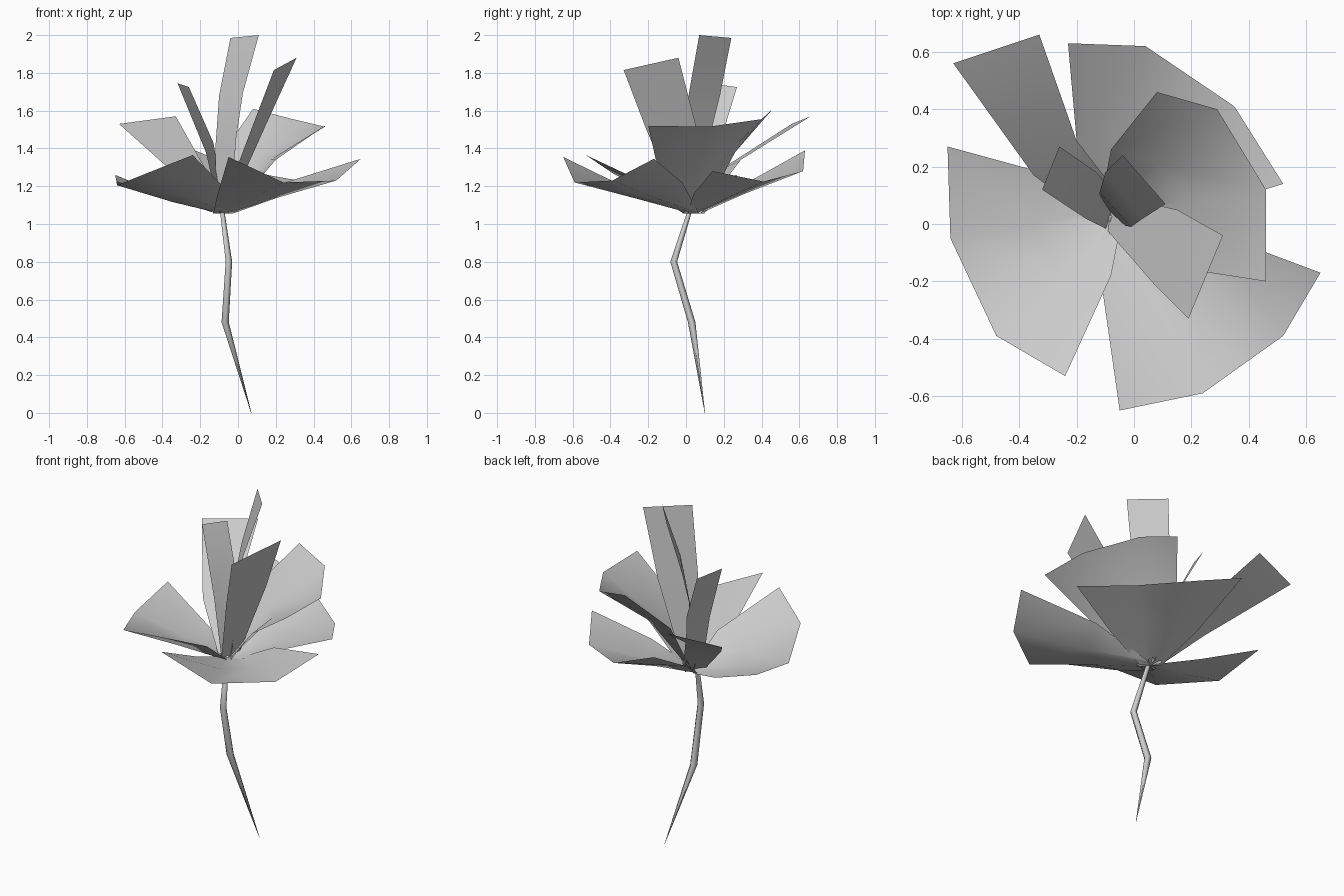
import bpy
import bmesh
import math
from mathutils import Vector

old = bpy.data.objects.get("Cube")
if old:
    bpy.data.objects.remove(old, do_unlink=True)

# Single plain material
GREY = (0.6, 0.6, 0.6, 1)
material = bpy.data.materials.new("light_grey")
material.use_nodes = True
material.diffuse_color = GREY
material.node_tree.nodes["Principled BSDF"].inputs["Base Color"].default_value = GREY

HEART = Vector((-0.08, 0.04, 1.055))  # where all petals meet the stem
FOOT = 0.06                           # half the width of a petal's foot


def add_object(name, bm, smooth_angle):
    mesh = bpy.data.meshes.new(name)
    bm.to_mesh(mesh)
    bm.free()
    mesh.materials.append(material)
    obj = bpy.data.objects.new(name, mesh)
    bpy.context.collection.objects.link(obj)
    bpy.ops.object.select_all(action="DESELECT")
    obj.select_set(True)
    bpy.context.view_layer.objects.active = obj
    bpy.ops.object.shade_smooth_by_angle(angle=math.radians(smooth_angle))
    return obj


def skin_rows(bm, rows, closed=False):
    """Join neighbouring rows of points with quads."""
    rings = [[bm.verts.new(point) for point in row] for row in rows]
    for low, high in zip(rings, rings[1:]):
        count = len(low)
        for i in range(count if closed else count - 1):
            j = (i + 1) % count
            bm.faces.new((low[i], low[j], high[j], high[i]))
    return rings


def petal(name, tip, *edges, lift=0):
    """Thin cupped sheet: tip row, then left and right edge points going down.
    A positive lift makes the middle steep below and flaring above."""
    tip = [Vector(p) for p in tip]
    rows = [tip]
    for left, right in edges:
        middle = [HEART.lerp(p, 0.47) + Vector((0, 0, lift)) for p in tip[1:-1]]
        rows.append([Vector(left)] + middle + [Vector(right)])
    # Narrow foot of the petal, laid across the heart of the flower
    side = rows[-1][-1] - rows[-1][0]
    side.z = 0
    side.normalize()
    last = len(tip) - 1
    rows.append([HEART + side * FOOT * (2 * i / last - 1) for i in range(last + 1)])
    bm = bmesh.new()
    skin_rows(bm, rows[::-1])
    add_object(name, bm, 60)


# Broad outer petals
petal("left_broad_petal",
      [(-.24, -.53, 1.365), (-.48, -.39, 1.27), (-.64, -.05, 1.205), (-.65, .27, 1.26)],
      [(-.08, -.18, 1.2), (-.32, .18, 1.12)], lift=-.01)
petal("back_broad_petal",
      [(-.23, .63, 1.39), (.04, .62, 1.28), (.35, .41, 1.225), (.52, .14, 1.28)],
      [(-.2, .29, 1.2), (.2, .04, 1.16)])
petal("front_broad_petal",
      [(.65, -.17, 1.345), (.52, -.39, 1.23), (.24, -.59, 1.22), (-.05, -.65, 1.355)],
      [(.25, -.02, 1.22), (-.11, -.23, 1.15)])
petal("upper_broad_petal",
      [(.08, .46, 1.61), (.29, .4, 1.555), (.46, .12, 1.515), (.46, -.2, 1.52)],
      [(-.08, .26, 1.38), (.2, -.16, 1.34)], lift=.07)

# Narrow petals
petal("slanted_narrow_petal",
      [(-.63, .56, 1.53), (-.33, .66, 1.57)],
      [(-.35, .17, 1.28), (-.2, .29, 1.34)])
petal("front_narrow_petal",
      [(.31, -.04, 1.88), (.19, -.33, 1.815)],
      [(.15, .05, 1.53), (.07, -.21, 1.5)])
petal("small_narrow_petal",
      [(-.32, .12, 1.745), (-.26, .27, 1.725)],
      [(-.17, .02, 1.38), (-.13, .18, 1.43)])
petal("tall_narrow_petal",
      [(-.04, .24, 1.985), (.11, .07, 2)],
      [(-.1, .18, 1.68), (.025, .015, 1.69)],
      [(-.12, .11, 1.4), (-.01, -.01, 1.45)])

# Crooked stem, tapering to a point at the bottom
SIDES = 5
knots = [((.07, .1, 0), .001), ((-.07, .03, .48), .021),
         ((-.05, -.065, .8), .019), ((-.085, .02, 1.07), .013)]
stem_rows = []
for centre, radius in knots:
    turns = [math.tau * i / SIDES for i in range(SIDES)]
    stem_rows.append([Vector(centre) + Vector((math.cos(a), math.sin(a), 0)) * radius
                      for a in turns])
stem = bmesh.new()
rings = skin_rows(stem, stem_rows, closed=True)
stem.faces.new(rings[0][::-1])
stem.faces.new(rings[-1])
add_object("stem", stem, 80)
